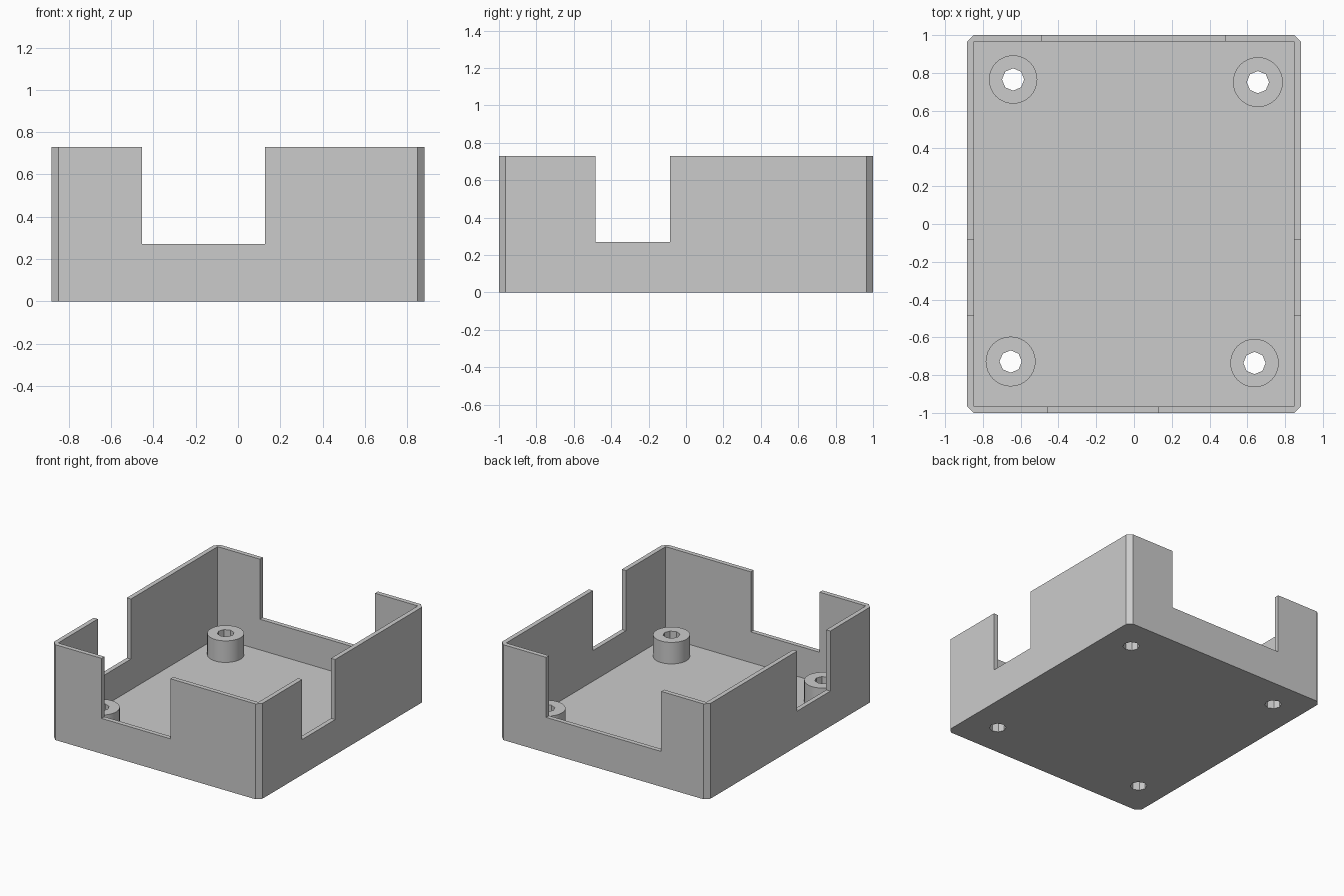
import bpy, bmesh, math
from mathutils import Matrix, Vector

if "Cube" in bpy.data.objects:
    bpy.data.objects.remove(bpy.data.objects["Cube"], do_unlink=True)

HALF_X, HALF_Y, HEIGHT = 0.883, 1.0, 0.73
WALL, FLOOR, CHAMFER = 0.035, 0.035, 0.035
NOTCH_Z, POST_TOP = 0.27, 0.2

grey = bpy.data.materials.new("light_grey")
grey.use_nodes = True
grey.diffuse_color = (0.6, 0.6, 0.6, 1)
grey.node_tree.nodes["Principled BSDF"].inputs["Base Color"].default_value = (0.6, 0.6, 0.6, 1)


def make(name, bm):
    mesh = bpy.data.meshes.new(name)
    bm.to_mesh(mesh)
    bm.free()
    mesh.materials.append(grey)
    obj = bpy.data.objects.new(name, mesh)
    bpy.context.collection.objects.link(obj)
    return obj


def box(name, low, high, chamfer=0):
    low, high = Vector(low), Vector(high)
    bm = bmesh.new()
    bmesh.ops.create_cube(bm, size=1, matrix=Matrix.Translation((low + high) / 2)
                          @ Matrix.Diagonal((*(high - low), 1)))
    if chamfer:
        upright = [e for e in bm.edges
                   if abs(e.verts[0].co.z - e.verts[1].co.z) > 0.1]
        bmesh.ops.bevel(bm, geom=upright, offset=chamfer, segments=1, affect='EDGES')
    return make(name, bm)


def cylinder(name, x, y, radius, low, high, sides):
    bm = bmesh.new()
    bmesh.ops.create_cone(bm, cap_ends=True, segments=sides, radius1=radius, radius2=radius,
                          depth=high - low, matrix=Matrix.Translation((x, y, (low + high) / 2)))
    return make(name, bm)


def cut(obj, cutters):
    """Subtract the cutters, bake the result into the object."""
    for cutter in cutters:
        cutter.hide_render = True
        mod = obj.modifiers.new("cut", 'BOOLEAN')
        mod.operation, mod.solver, mod.object = 'DIFFERENCE', 'EXACT', cutter
    bpy.context.view_layer.update()
    graph = bpy.context.evaluated_depsgraph_get()
    baked = bpy.data.meshes.new_from_object(obj.evaluated_get(graph))
    obj.modifiers.clear()
    obj.data = baked


# Chamfered tray, its cavity and the openings in each wall
tray = box("tray", (-HALF_X, -HALF_Y, 0), (HALF_X, HALF_Y, HEIGHT), CHAMFER)
inner_x, inner_y = HALF_X - WALL, HALF_Y - WALL
tray_cutters = [
    box("cavity_cutter", (-inner_x, -inner_y, FLOOR), (inner_x, inner_y, 1)),
    box("front_cutter", (-0.455, -1.2, NOTCH_Z), (0.127, -0.8, 1.1)),
    box("back_cutter", (-0.49, 0.8, NOTCH_Z), (0.485, 1.2, 1.1)),
    box("side_cutter", (-1.2, -0.485, NOTCH_Z), (1.2, -0.085, 1.2)),
]

# Screw posts with holes running through the floor
holes = []
for name, x, y, radius in (("back_right_post", -0.64, 0.765, 0.128),
                           ("back_left_post", 0.656, 0.751, 0.132),
                           ("front_right_post", -0.653, -0.728, 0.132),
                           ("front_left_post", 0.638, -0.736, 0.128)):
    post = cylinder(name, x, y, radius, FLOOR / 2, POST_TOP, 32)
    hole = cylinder("hole_cutter", x, y, 0.059, -0.1, 0.4, 8)
    cut(post, [hole])
    holes.append(hole)
    bpy.ops.object.select_all(action='DESELECT')
    post.select_set(True)
    bpy.context.view_layer.objects.active = post
    bpy.ops.object.shade_smooth_by_angle(angle=math.radians(30))

cut(tray, tray_cutters + holes)
for cutter in tray_cutters + holes:
    bpy.data.objects.remove(cutter, do_unlink=True)
